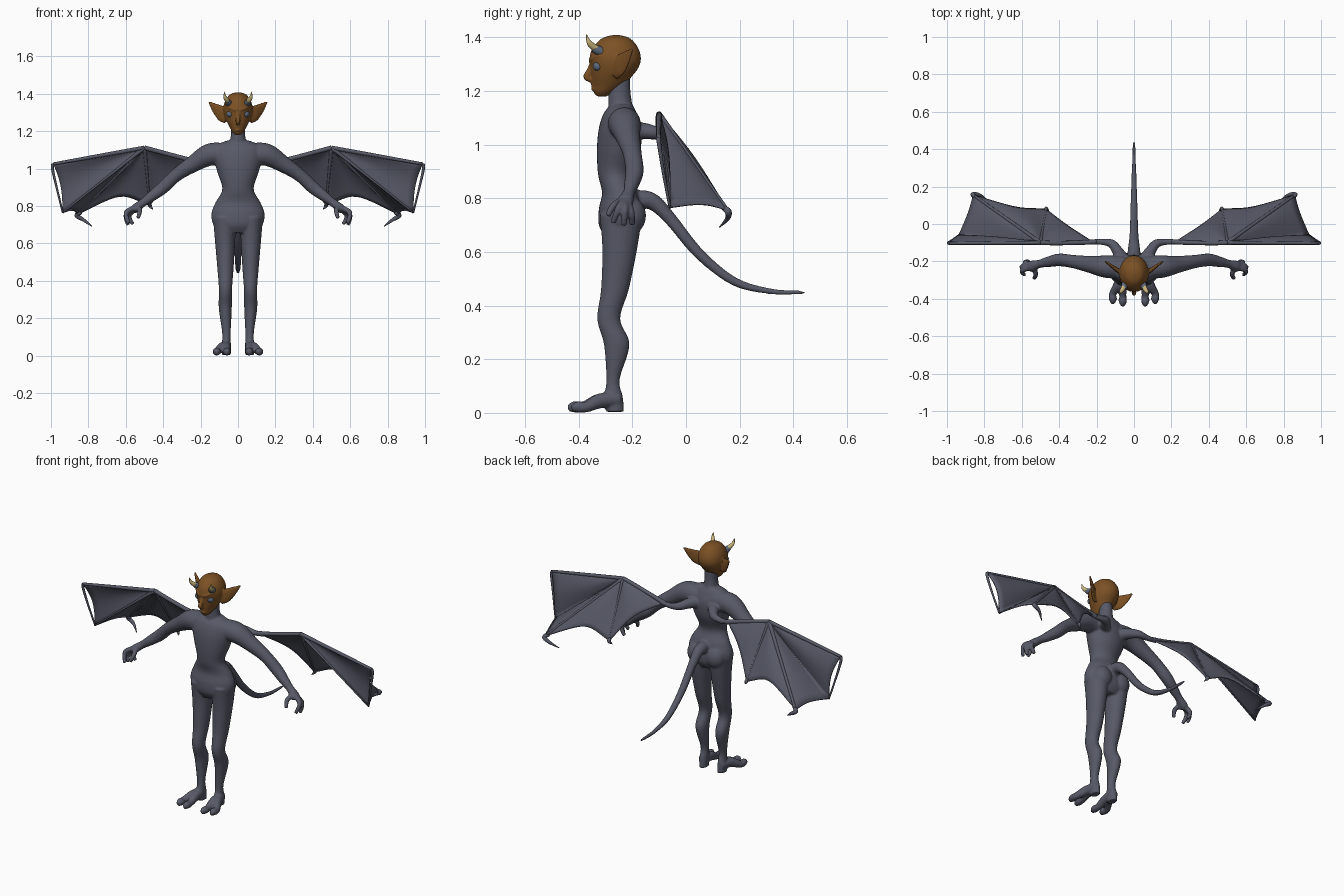
import bpy, bmesh, math
from mathutils import Vector

if "Cube" in bpy.data.objects:
    bpy.data.objects.remove(bpy.data.objects["Cube"])

X, Y, Z = Vector((1, 0, 0)), Vector((0, 1, 0)), Vector((0, 0, 1))


def material(name, rgb):
    m = bpy.data.materials.new(name)
    m.diffuse_color = (*rgb, 1)
    m.use_nodes = True
    m.node_tree.nodes["Principled BSDF"].inputs["Base Color"].default_value = m.diffuse_color
    return m


SLATE = material("slate skin", (0.095, 0.1, 0.135))
BROWN = material("brown face", (0.2, 0.082, 0.018))
IVORY = material("ivory horn", (0.58, 0.46, 0.2))
STEEL = material("steel blue eye", (0.11, 0.14, 0.2))


def spline(pts, steps=5):
    """Catmull-Rom through tuples of equal length."""
    out, n = [], len(pts)
    for i in range(n - 1):
        a, b, c, d = pts[max(i - 1, 0)], pts[i], pts[i + 1], pts[min(i + 2, n - 1)]
        for k in range(steps):
            t = k / steps
            out.append([0.5 * (2 * q + (r - p) * t + (2 * p - 5 * q + 4 * r - s) * t * t
                               + (3 * q - p - 3 * r + s) * t ** 3)
                        for p, q, r, s in zip(a, b, c, d)])
    return out + [list(pts[-1])]


def tube(bm, pts, ref=X, flat=False, both=False, sides=20):
    """Closed tube through (x, y, z, r) or (x, y, z, ru, rv); flat keeps rings level."""
    pts = spline([p if len(p) == 5 else (*p, p[3]) for p in pts])
    pos = [Vector(p[:3]) for p in pts]
    for sx in ((1, -1) if both else (1,)):
        rings = []
        for i, p in enumerate(pts):
            t = Z if flat else (pos[min(i + 1, len(pos) - 1)] - pos[max(i - 1, 0)]).normalized()
            u = (ref - t * ref.dot(t)).normalized()
            v = t.cross(u)
            ring = []
            for k in range(sides):
                a = 2 * math.pi * k / sides
                q = pos[i] + u * max(p[3], .001) * math.cos(a) + v * max(p[4], .001) * math.sin(a)
                ring.append(bm.verts.new((q.x * sx, q.y, q.z)))
            rings.append(ring)
        for a, b in zip(rings, rings[1:]):
            for k in range(sides):
                j = (k + 1) % sides
                bm.faces.new((a[k], a[j], b[j], b[k]))
        bm.faces.new(rings[0])
        bm.faces.new(rings[-1])


def ball(bm, c, r):
    """Mirrored pair of ellipsoids."""
    for sx in (1, -1):
        vs = bmesh.ops.create_uvsphere(bm, u_segments=24, v_segments=14, radius=1)["verts"]
        for v in vs:
            v.co = Vector((sx * c[0] + v.co.x * r[0], c[1] + v.co.y * r[1], c[2] + v.co.z * r[2]))


def finish(name, bm, mat, voxel=0, smooth=3, thick=0):
    bmesh.ops.recalc_face_normals(bm, faces=bm.faces)
    me = bpy.data.meshes.new(name)
    bm.to_mesh(me)
    bm.free()
    ob = bpy.data.objects.new(name, me)
    bpy.context.collection.objects.link(ob)
    bpy.context.view_layer.objects.active = ob
    if voxel:
        m = ob.modifiers.new("merge", "REMESH")
        m.mode, m.voxel_size = "VOXEL", voxel
        bpy.ops.object.modifier_apply(modifier="merge")
        m = ob.modifiers.new("relax", "SMOOTH")
        m.factor, m.iterations = 0.5, smooth
        bpy.ops.object.modifier_apply(modifier="relax")
    if thick:
        m = ob.modifiers.new("thickness", "SOLIDIFY")
        m.thickness, m.offset = thick, 0
        bpy.ops.object.modifier_apply(modifier="thickness")
    ob.data.materials.clear()
    ob.data.materials.append(mat)
    for p in ob.data.polygons:
        p.use_smooth = True
        p.material_index = 0
    return ob


# --- body: torso, neck, limbs and tail merged into one skin
bm = bmesh.new()
torso = [(1.15, .06, -.275, -.2), (1.12, .12, -.305, -.185), (1.06, .13, -.325, -.165),
         (.98, .11, -.332, -.17), (.89, .084, -.328, -.2), (.82, .12, -.313, -.178),
         (.76, .142, -.325, -.165), (.70, .132, -.325, -.165), (.655, .09, -.3, -.19)]
tube(bm, [(0, (f + b) / 2, z, rx, (b - f) / 2) for z, rx, f, b in torso], flat=True, sides=32)
tube(bm, [(0, -.245, 1.25, .037, .036), (0, -.247, 1.18, .038, .042), (0, -.24, 1.1, .055, .05)],
     flat=True)
# legs and buttocks
tube(bm, [(.072, -.242, .74, .062, .08), (.069, -.247, .61, .054, .065), (.067, -.265, .46, .043, .052),
          (.067, -.288, .35, .035, .043), (.068, -.258, .255, .035, .048), (.062, -.272, .125, .023, .025),
          (.062, -.27, .06, .024, .035), (.062, -.265, .004, .024, .034)], flat=True, both=True)
ball(bm, (.063, -.205, .735), (.06, .056, .068))
# feet with two long toes
for tx, ty in ((.06, -.428), (.113, -.415)):
    tube(bm, [(.063, -.25, .05, .024), (.064 * .6 + tx * .4, -.32, .045, .025, .028),
              (tx, ty + .045, .022, .019, .02), (tx, ty + .012, .022, .021, .021),
              (tx, ty - .012, .016, .009, .012)], both=True)
# arms
tube(bm, [(.06, -.232, 1.075, .06), (.15, -.228, 1.075, .06), (.24, -.215, 1.025, .045),
          (.33, -.2, .965, .035), (.40, -.192, .90, .034), (.46, -.203, .853, .028),
          (.505, -.213, .82, .022), (.545, -.225, .79, .03, .024), (.56, -.23, .775, .024, .02)],
     ref=Y, both=True)
# fingers: knuckle and tip of each, then the thumb
for kn, tip in (((.598, -.25, .765), (.585, -.272, .708)), ((.598, -.228, .757), (.588, -.232, .698)),
                ((.582, -.205, .75), (.562, -.2, .702)), ((.525, -.268, .775), (.535, -.292, .735))):
    tube(bm, [(.54, -.225, .795, .016), (*kn, .0135), (*tip, .0105)], ref=Y, both=True, sides=12)
# shoulder blade roots that carry the wings
tube(bm, [(.05, -.2, 1.05, .035), (.085, -.15, 1.05, .03), (.12, -.105, 1.04, .023),
          (.18, -.095, 1.032, .016), (.25, -.098, 1.04, .013)], ref=Z, both=True)
# tail
tube(bm, [(0, -.2, .79, .04), (0, -.13, .79, .032), (0, -.06, .725, .024), (0, .05, .592, .02),
          (0, .18, .49, .016), (0, .31, .454, .011), (0, .41, .449, .008), (0, .444, .45, .005)])
finish("body", bm, SLATE, voxel=.006)

# --- head with nose, brow, lips and pointed ears
bm = bmesh.new()
head = [(1.408, .012, -.275, -.245), (1.395, .045, -.315, -.207), (1.36, .07, -.348, -.178),
        (1.32, .079, -.36, -.168), (1.285, .074, -.356, -.178), (1.25, .06, -.352, -.205),
        (1.22, .044, -.348, -.23), (1.195, .029, -.344, -.27), (1.18, .014, -.332, -.295)]
tube(bm, [(0, (f + b) / 2, z, rx, (b - f) / 2) for z, rx, f, b in head], flat=True, sides=32)
tube(bm, [(0, -.35, 1.305, .008), (0, -.36, 1.275, .011), (0, -.37, 1.252, .013), (0, -.35, 1.24, .01)])
tube(bm, [(.008, -.357, 1.312, .008), (.035, -.345, 1.322, .009), (.06, -.318, 1.335, .007)],
     ref=Z, both=True)
for z in (1.222, 1.207):
    tube(bm, [(-.025, -.328, z + .004, .004), (0, -.349, z, .006), (.025, -.328, z + .004, .004)], ref=Z)
tube(bm, [(.055, -.265, 1.272, .035, .014), (.085, -.25, 1.293, .042, .012), (.115, -.228, 1.318, .031, .009),
          (.142, -.209, 1.343, .014, .006), (.157, -.2, 1.358, .004, .004)], ref=Z, both=True)
finish("head", bm, BROWN, voxel=.005, smooth=2)

# --- eyes
bm = bmesh.new()
ball(bm, (.039, -.327, 1.292), (.022, .02, .019))
finish("eyes", bm, STEEL)

# --- horns and the cuffs they grow from
bm = bmesh.new()
tube(bm, [(.048, -.318, 1.348, .013), (.058, -.345, 1.364, .013), (.069, -.362, 1.382, .009),
          (.073, -.371, 1.411, .001)], both=True)
finish("horns", bm, IVORY)
bm = bmesh.new()
tube(bm, [(.046, -.312, 1.344, .018), (.052, -.335, 1.355, .017), (.056, -.343, 1.361, .014)], both=True)
finish("horn_cuffs", bm, STEEL)

# --- wings: membrane fanned from the wrist joint to the finger tips
wrist = Vector((.5, -.1, 1.112))
tips = [Vector(p) for p in ((.22, -.096, 1.033), (.47, .08, .80), (.86, .155, .755),
                            (.937, -.06, .765), (.988, -.103, 1.025))]
pulls = (.12, .2, .03, .03)
N = 12
for side, sx in (("left", 1), ("right", -1)):
    bm = bmesh.new()
    for a, b, pull in zip(tips, tips[1:], pulls):
        grid = []
        for i in range(N + 1):
            s = i / N
            arch = math.sin(math.pi * s)
            edge = a.lerp(b, s).lerp(wrist, pull * arch)
            row = []
            for j in range(N + 1):
                t = j / N
                p = wrist.lerp(edge, t) + Vector((0, .02, .008)) * arch * math.sin(math.pi * t * .7)
                row.append(bm.verts.new((p.x * sx, p.y, p.z)))
            grid.append(row)
        for r, q in zip(grid, grid[1:]):
            for j in range(N):
                bm.faces.new((r[j], r[j + 1], q[j + 1], q[j]))
    bmesh.ops.remove_doubles(bm, verts=bm.verts, dist=.0005)
    bmesh.ops.dissolve_degenerate(bm, edges=bm.edges, dist=.0002)
    finish(side + "_wing_membrane", bm, SLATE, thick=.007)

# --- wing bones and claws
bm = bmesh.new()
w = tuple(wrist)
tube(bm, [(.2, -.095, 1.033, .014), (.3, -.1, 1.058, .012), (.42, -.102, 1.09, .012), (*w, .012)],
     ref=Z, both=True, sides=12)
for tip, r in zip(tips[1:], (.007, .009, .006, .01)):
    mid = wrist.lerp(tip, .5)
    tube(bm, [(*w, .011), (*mid, r), (*tip, r * .8)], ref=Y, both=True, sides=12)
tube(bm, [(*tips[4], .009), (.992, -.1, 1.0, .008), (.97, -.085, .9, .006), (*tips[3], .005)],
     ref=Y, both=True, sides=12)
tube(bm, [(.84, .14, .765, .01), (.862, .157, .75, .013), (.825, .155, .725, .009), (.782, .125, .692, .002)],
     ref=Y, both=True, sides=12)
tube(bm, [(.47, .07, .815, .008), (.47, .083, .8, .01), (.455, .07, .782, .002)],
     ref=X, both=True, sides=12)
finish("wing_bones", bm, SLATE)
